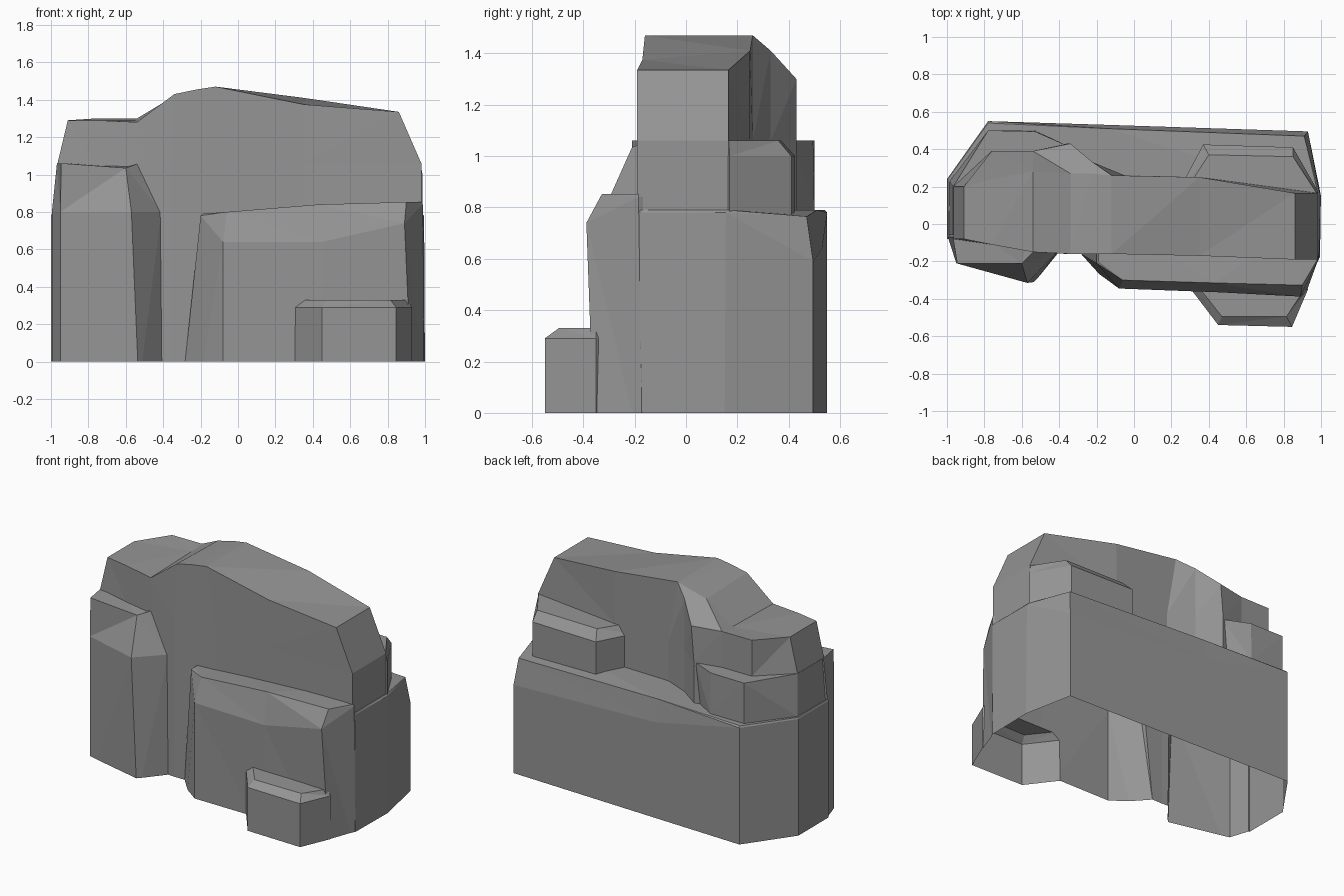
import bpy
import bmesh
from mathutils import Vector

default_cube = bpy.data.objects.get("Cube")
if default_cube:
    bpy.data.objects.remove(default_cube, do_unlink=True)

# Stone colour
stone = bpy.data.materials.new("grey_stone")
stone.use_nodes = True
grey = (0.3, 0.3, 0.3, 1)
stone.diffuse_color = grey
stone.node_tree.nodes["Principled BSDF"].inputs["Base Color"].default_value = grey


def loft(name, rings):
    """Closed, faceted solid through rings that share one point count."""
    bm = bmesh.new()
    loops = [[bm.verts.new(point) for point in ring] for ring in rings]
    count = len(loops[0])
    for lower, upper in zip(loops, loops[1:]):
        for i in range(count):
            j = (i + 1) % count
            bm.faces.new((lower[i], lower[j], upper[j], upper[i]))
    bm.faces.new(loops[0][::-1])
    bm.faces.new(loops[-1])
    bmesh.ops.remove_doubles(bm, verts=bm.verts[:], dist=0.0005)
    bmesh.ops.triangulate(bm, faces=bm.faces[:])
    bmesh.ops.recalc_face_normals(bm, faces=bm.faces[:])
    mesh = bpy.data.meshes.new(name)
    bm.to_mesh(mesh)
    bm.free()
    mesh.materials.append(stone)
    part = bpy.data.objects.new(name, mesh)
    bpy.context.scene.collection.objects.link(part)
    return part


def level(outline, z):
    """Horizontal ring; an outline point may carry its own height."""
    return [(p[0], p[1], p[2] if len(p) > 2 else z) for p in outline]


def boulder(name, foot, depth, shoulder, shoulder_z, crown, crown_z):
    """Rock with an upright lower wall and a sloping rim."""
    return loft(name, [level(foot, depth), level(shoulder, shoulder_z),
                       level(crown, crown_z)])


def core_section(low_x, top_x, front, front_z, ridge, ridge_z, back, back_z):
    """Upright slice through the main rock, from front foot to back foot."""
    waist = 1.06
    return [(low_x, front, -0.1), (low_x, front, waist),
            (top_x, front, front_z), (top_x, ridge, ridge_z),
            (top_x, back, back_z), (low_x, back, waist), (low_x, back, -0.1)]


# Main rock: slices from its right end to its left end
cliff = loft("cliff_rock", [core_section(*row) for row in (
    (-.965, -.91, -.08, 1.29, .2, 1.29, .2, 1.29),
    (-.76, -.76, -.11, 1.29, .24, 1.29, .39, 1.3),
    (-.54, -.54, -.15, 1.28, .28, 1.29, .39, 1.3),
    (-.36, -.34, -.16, 1.43, .27, 1.42, .43, 1.3),
    (-.22, -.22, -.16, 1.455, .27, 1.45, .33, 1.41),
    (-.05, -.12, -.16, 1.47, .26, 1.47, .26, 1.47),
    (.35, .35, -.17, 1.375, .25, 1.41, .25, 1.41),
    (.98, .86, -.19, 1.335, .165, 1.335, .165, 1.335))])

# Broad footing along the back
foot = [(-1, -.08), (-1, .24), (-.78, .55), (-.14, .53), (.93, .495),
        (1, .15), (.995, -.18)]
shoulder = [(-1, -.08), (-1, .24), (-.78, .55), (-.14, .53, .64),
            (.93, .495, .59), (.995, .155), (.99, -.18)]
crown = [(-.995, -.08), (-.995, .24), (-.78, .54), (-.14, .51),
         (.91, .47, .765), (.985, .16), (.985, -.18)]
back_footing = boulder("back_footing", foot, -.12, shoulder, .78, crown, .79)

# Step between the footing and the upper rock
step_foot = [(-.99, -.06), (-.985, .23), (-.78, .5), (-.53, .5),
             (-.2, .3), (-.2, 0)]
step_crown = [(-.967, -.06), (-.967, .2), (-.78, .5), (-.53, .495),
              (-.36, .42), (-.25, 0)]
back_step = loft("back_step", [level(step_foot, .6), level(step_foot, .79),
                               level(step_crown, 1.06)])

# Shelf high on the back
shelf = [(.25, .2), (.37, .425), (.85, .41), (.987, .17), (.9, .1)]
back_shelf = boulder("back_shelf", shelf, .5, shelf, 1.0,
                     [(.29, .2), (.4, .37), (.85, .36), (.975, .167),
                      (.9, .1)], 1.06)

# Tall buttress on the front
buttress = boulder(
    "tall_buttress",
    [(-.995, -.07), (-.95, -.21), (-.53, -.31), (-.4, -.15), (-.5, 0), (-.9, 0)], -.14,
    [(-.995, -.07), (-.95, -.21), (-.57, -.315), (-.41, -.15), (-.5, 0), (-.9, 0)], .8,
    [(-.968, -.07), (-.945, -.21), (-.6, -.21, 1.035), (-.53, -.14), (-.55, 0),
     (-.9, 0)], 1.06)

# Wide buttress on the front
wide_buttress = boulder(
    "wide_buttress",
    [(-.3, -.15), (-.21, -.25), (-.08, -.345), (.45, -.35), (.93, -.355),
     (.997, -.17), (.9, 0), (-.1, 0)], -.16,
    [(-.2, -.15, .78), (-.2, -.21, .78), (-.08, -.345), (.45, -.365),
     (.89, -.388, .74), (.988, -.185, .84), (.9, 0, .84), (-.1, 0, .78)], .64,
    [(-.19, -.15, .79), (-.19, -.2, .79), (-.06, -.3, .8), (.43, -.315, .84),
     (.9, -.327), (.983, -.185), (.9, 0), (-.1, 0, .79)], .853)

# Low ledge at the foot of the wide buttress
ledge = [(.29, -.33), (.45, -.54), (.845, -.55), (.93, -.35), (.8, -.2), (.4, -.2)]
low_ledge = boulder("low_ledge", ledge, -.18, ledge, .29,
                    [(.34, -.33), (.47, -.495), (.815, -.495), (.91, -.35),
                     (.8, -.2), (.4, -.2)], .33)

# Join everything into one skin
parts = [back_footing, back_step, back_shelf, buttress, wide_buttress, low_ledge]
for part in parts:
    union = cliff.modifiers.new("join_" + part.name, 'BOOLEAN')
    union.operation = 'UNION'
    union.solver = 'EXACT'
    union.object = part
bpy.context.view_layer.update()
graph = bpy.context.evaluated_depsgraph_get()
skin = bmesh.new()
skin.from_object(cliff, graph)

# Trim level with the ground, leaving the underside open
bmesh.ops.bisect_plane(skin, geom=skin.verts[:] + skin.edges[:] + skin.faces[:],
                       plane_co=Vector((0, 0, 0)), plane_no=Vector((0, 0, 1)),
                       clear_inner=True)
cliff.modifiers.clear()
skin.to_mesh(cliff.data)
skin.free()
for face in cliff.data.polygons:
    face.use_smooth = False
    face.material_index = 0
for part in parts:
    bpy.data.objects.remove(part, do_unlink=True)
